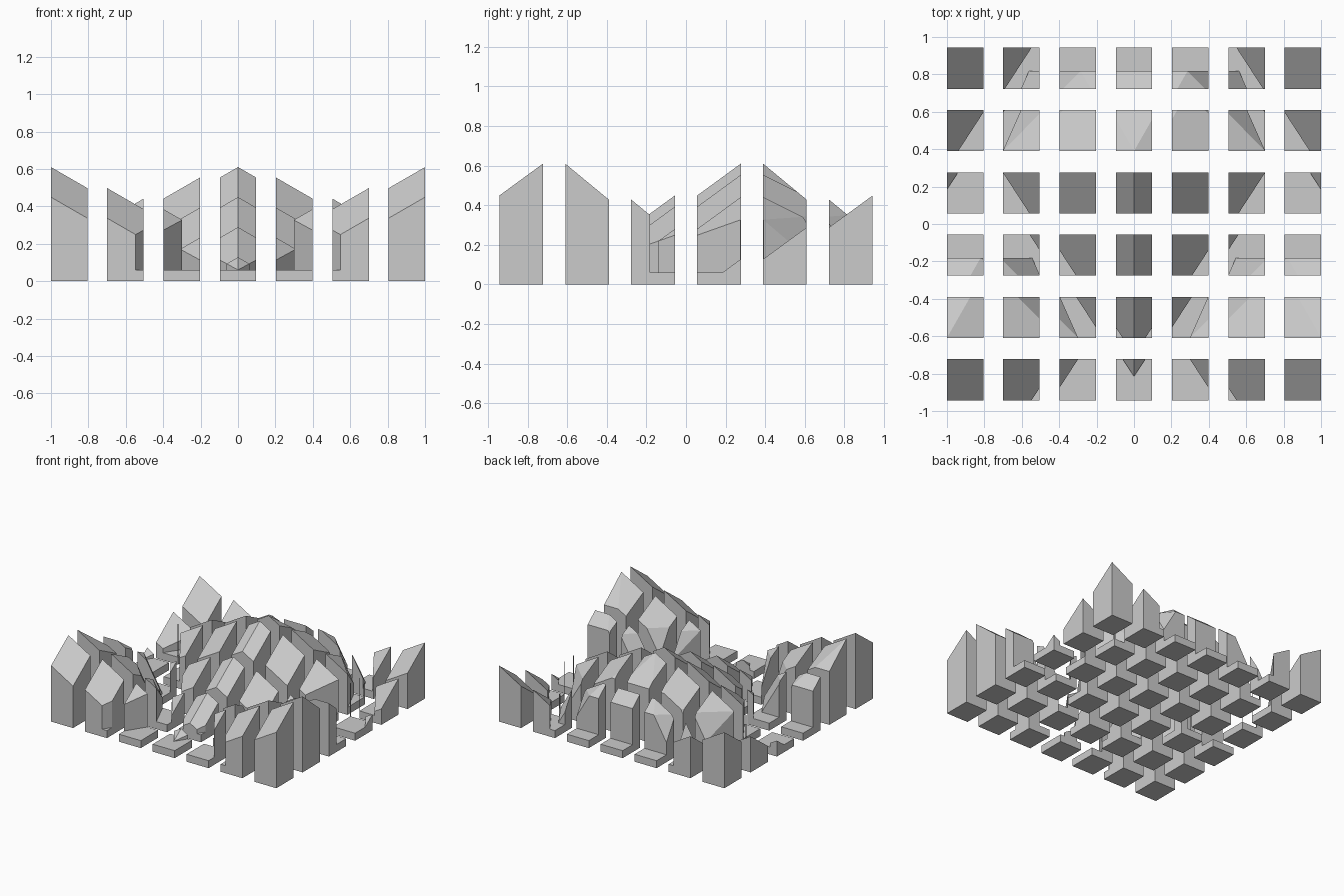
import bpy, bmesh

if "Cube" in bpy.data.objects:
    bpy.data.objects.remove(bpy.data.objects["Cube"])

W, D = 0.195, 0.22            # cell size
PX, PY = 0.301, 0.333         # spacing of the separated cells
COLS, ROWS = 7, 6


def make_object(name, bm):
    bmesh.ops.recalc_face_normals(bm, faces=bm.faces[:])
    me = bpy.data.meshes.new(name)
    bm.to_mesh(me)
    bm.free()
    ob = bpy.data.objects.new(name, me)
    bpy.context.collection.objects.link(ob)
    return ob


def add_box(bm, cx, cy, z0, z1, sx, sy):
    vs = bmesh.ops.create_cube(bm, size=1)['verts']
    bmesh.ops.scale(bm, vec=(sx, sy, z1 - z0), verts=vs)
    bmesh.ops.translate(bm, vec=(cx, cy, (z0 + z1) / 2), verts=vs)


def add_peak(bm, cx, cy):
    # faceted shield-shaped peak: ramped front, folded back
    pts = {'T': (0, -.533, .06), 'P': (0, .22, .61),
           'R': (.49, .22, .327), 'S': (.35, .535, .06), 'C': (.18, .535, .35)}
    for a, b in (('R', 'L'), ('S', 'M'), ('C', 'D')):
        x, y, z = pts[a]
        pts[b] = (-x, y, z)
    for k in 'TRSML':
        pts[k.lower()] = (pts[k][0], pts[k][1], .03)
    v = {k: bm.verts.new((x + cx, y + cy, z)) for k, (x, y, z) in pts.items()}
    for f in ('TRP', 'TPL', 'PRC', 'PCD', 'PDL', 'RSC', 'LDM',
              'TtrR', 'TLlt', 'RrsS', 'LMml', 'SsmMDC', 'tlmsr'):
        bm.faces.new([v[k] for k in f])


def apply_boolean(ob, other, op):
    m = ob.modifiers.new('cut', 'BOOLEAN')
    m.operation, m.solver, m.object = op, 'EXACT', other
    dg = bpy.context.evaluated_depsgraph_get()
    old = ob.data
    new = bpy.data.meshes.new_from_object(ob.evaluated_get(dg))
    ob.modifiers.clear()
    ob.data = new
    bpy.data.meshes.remove(old)


# continuous terrain: thin base with a centre peak and four corner peaks
bm = bmesh.new()
add_box(bm, 0, 0, 0, .06, 3, 3.4)
terrain = make_object('terrain_helper', bm)
bm = bmesh.new()
add_peak(bm, 0, 0)
for sx in (-1, 1):
    for sy in (-1, 1):
        add_peak(bm, sx * .6825, sy * .66)
peaks = make_object('peaks_helper', bm)
apply_boolean(terrain, peaks, 'UNION')
bpy.data.objects.remove(peaks)

# slice into blocks and spread them apart
for i in range(COLS):
    for j in range(ROWS):
        a, b = i - (COLS - 1) / 2, j - (ROWS - 1) / 2
        bm = bmesh.new()
        add_box(bm, a * W, b * D, -.1, 1, W, D)
        block = make_object(f'block_{i + 1}_{j + 1}', bm)
        apply_boolean(block, terrain, 'INTERSECT')
        block.location = (a * (PX - W), b * (PY - D), 0)
bpy.data.objects.remove(terrain)
